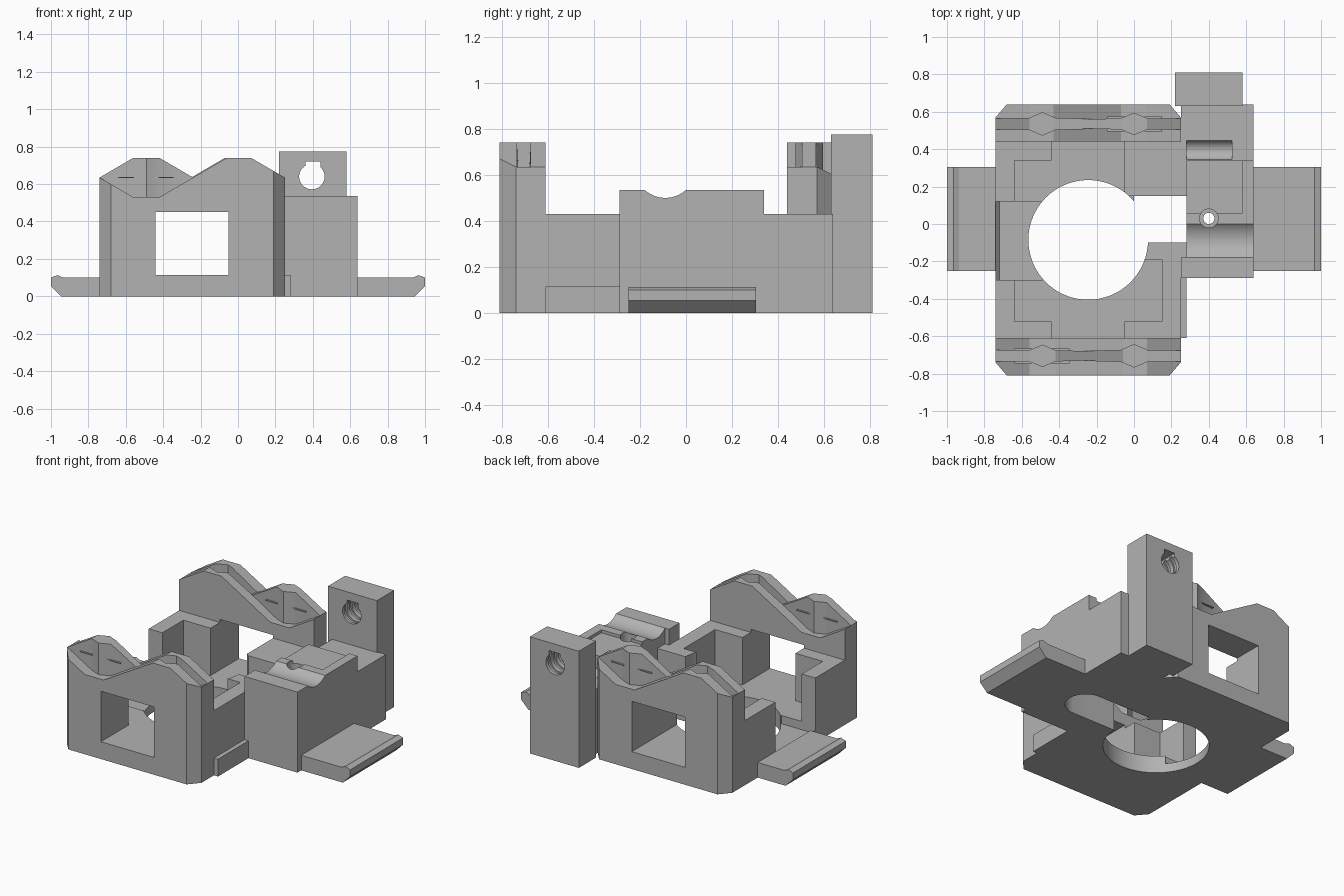
import bpy, bmesh
from math import pi, sin, cos
from mathutils import Matrix, Vector

if "Cube" in bpy.data.objects:
    bpy.data.objects.remove(bpy.data.objects["Cube"])

grey = bpy.data.materials.new("plain_grey")
grey.use_nodes = True
grey.diffuse_color = (0.45, 0.45, 0.45, 1)
grey.node_tree.nodes["Principled BSDF"].inputs["Base Color"].default_value = (0.45, 0.45, 0.45, 1)


def prism(name, pts, lo, hi, axis="z"):
    """Extrude a 2D outline from lo to hi along an axis."""
    place = {"z": lambda a, b, c: (a, b, c),
             "y": lambda a, b, c: (a, c, b),
             "x": lambda a, b, c: (c, a, b)}[axis]
    bm = bmesh.new()
    rings = [[bm.verts.new(place(a, b, c)) for a, b in pts] for c in (lo, hi)]
    n = len(pts)
    for ring in rings:
        bm.faces.new(ring)
    for i in range(n):
        j = (i + 1) % n
        bm.faces.new((rings[0][i], rings[0][j], rings[1][j], rings[1][i]))
    bmesh.ops.recalc_face_normals(bm, faces=bm.faces)
    mesh = bpy.data.meshes.new(name)
    bm.to_mesh(mesh)
    bm.free()
    obj = bpy.data.objects.new(name, mesh)
    bpy.context.collection.objects.link(obj)
    mesh.materials.append(grey)
    return obj


def box(name, x0, x1, y0, y1, z0, z1):
    return prism(name, [(x0, y0), (x1, y0), (x1, y1), (x0, y1)], z0, z1)


def arc(cx, cy, r, start=0, end=2 * pi, n=48):
    return [(cx + r * cos(start + (end - start) * i / n),
             cy + r * sin(start + (end - start) * i / n)) for i in range(n)]


def cut(obj, tool, operation="DIFFERENCE"):
    """Apply a boolean and discard the tool."""
    tool.hide_render = True
    mod = obj.modifiers.new("cut", "BOOLEAN")
    mod.operation, mod.object, mod.solver = operation, tool, "EXACT"
    bpy.context.view_layer.objects.active = obj
    bpy.ops.object.modifier_apply(modifier=mod.name)
    bpy.data.objects.remove(tool)
    return obj


CX, CY = -0.245, -0.085
XL, XR = -0.74, 0.25


def bore():
    return prism("bore_cutter", arc(CX, CY, 0.32, n=64), -0.1, 1)


def slot():
    return prism("slot_cutter", [(0, 0.15), (0, -0.1)] +
                 arc(0.4, 0.025, 0.125, -pi / 2, pi / 2, 16) + [(0.4, 0.15)], -0.1, 0.25)


# Floor with round bore, slot and a sunken sill
floor = box("floor", XL, 0.28, -0.61, 0.44, 0, 0.115)
cut(floor, bore())
cut(floor, slot())
cut(floor, prism("sill_cutter", [(-0.78, 0.13), (-0.72, 0.06), (-0.49, 0.06), (-0.49, 0.13)],
                 -0.3, 0.12, "y"))

# Corner walls around the bore
blocks = [("left_back_wall", XL, -0.64, 0.12, 0.44), ("left_back_return", -0.64, -0.44, 0.34, 0.44),
          ("left_front_wall", XL, -0.64, -0.61, -0.3), ("left_front_return", -0.64, -0.44, -0.61, -0.52),
          ("right_front_wall", 0.15, XR, -0.61, -0.19), ("right_front_return", -0.05, 0.15, -0.61, -0.52),
          ("right_ledge", 0.05, 0.28, -0.19, -0.1), ("right_back_block", -0.05, 0.28, 0.15, 0.44)]
for name, x0, x1, y0, y1 in blocks:
    part = box(name, x0, x1, y0, y1, 0.115, 0.43)
    if name in ("right_ledge", "right_back_block"):
        cut(part, bore())

# End walls: wavy top, window, chamfered corners, tongue and matching groove
half = [(0, 0), (0.18, -0.105), (0.32, -0.105), (0.5, 0), (0.68, 0.105), (0.81, 0.105), (0.99, 0)]


def wave(sign):
    return [(XL, 0), *[(XL + x, 0.635 + sign * z) for x, z in half], (XR, 0)]


def tongue_plan():
    side = [(XL, 0.03), (-0.56, 0.03), (-0.49, 0.06), (-0.42, 0.03), (CX, 0.025),
            (-0.07, 0.03), (0, 0.06), (0.07, 0.03), (XR, 0.03)]
    return ([(x, -0.705 - d) for x, d in side] +
            [(x, -0.705 + d) for x, d in reversed(side)])


def end_wall(label, turn):
    wall = prism(label + "_wall", wave(1), -0.81, -0.61, "y")
    outline = [(XL, -0.61), (XL, -0.74), (-0.68, -0.81), (0.19, -0.81), (XR, -0.74), (XR, -0.61)]
    cut(wall, prism("outline_tool", outline, -0.1, 1), "INTERSECT")
    cut(wall, prism("groove_cutter", tongue_plan(), 0.48, 1))
    cut(wall, box("window_cutter", -0.44, -0.05, -1, -0.5, 0.115, 0.45))
    tongue = prism(label + "_tongue", tongue_plan(), 0.48, 1)
    cut(tongue, prism("wave_tool", wave(-1), -1, -0.5, "y"), "INTERSECT")
    parts = [wall, tongue]
    for i, x in enumerate((-0.64, -0.44)):
        parts.append(box(f"{label}_detent_{i + 1}", x, x + 0.095, -0.745, -0.665, 0.632, 0.638))
    if turn:
        spin = (Matrix.Translation(Vector((CX, CY, 0))) @ Matrix.Rotation(pi, 4, "Z")
                @ Matrix.Translation(Vector((-CX, -CY, 0))))
        for part in parts:
            part.data.transform(spin)


end_wall("front", False)
end_wall("back", True)

# Side block with a rod groove, stepped back, screw hole and nut pocket
profile = ([(-0.29, 0), (0.64, 0), (0.64, 0.43), (0.34, 0.43), (0.34, 0.535)] +
           arc(-0.09, 0.634, 0.134, -0.83, -pi + 0.83, 20) + [(-0.18, 0.535), (-0.29, 0.535)])
side = prism("side_block", profile, XR, 0.64, "x")
cut(side, slot())
cut(side, box("notch_cutter", 0.2, 0.28, -0.18, 0.34, -0.1, 1))
cut(side, prism("screw_cutter", arc(0.4, 0.03, 0.03, n=24), 0.1, 1))
cut(side, prism("screw_head_cutter", arc(0.4, 0.03, 0.05, n=24), 0.46, 1))
cut(side, box("recess_cutter", 0.27, 0.58, 0.06, 0.4, 0.515, 1))
cut(side, prism("pocket_cutter", arc(0.395, 0.45, 0.055, n=32), 0.28, 0.525, "x"))

# Rear tower with a ribbed, keyed hole
tower = box("rear_tower", 0.22, 0.58, 0.63, 0.81, 0, 0.775)
cut(tower, prism("hole_cutter", arc(0.395, 0.64, 0.068), 0.5, 1, "y"))
for i in range(3):
    y = 0.65 + i * 0.055
    cut(tower, prism("rib_cutter", arc(0.395, 0.64, 0.078), y, y + 0.025, "y"))
cut(tower, box("key_cutter", 0.36, 0.44, 0.5, 1, 0.66, 0.72))

# Side tabs with a lipped, undercut tip
for name, s, root in (("right_tab", 1, 0.64), ("left_tab", -1, 0.74)):
    tip = [(root, 0), (0.945, 0), (1, 0.055), (1, 0.1), (0.965, 0.113), (0.935, 0.1), (root, 0.1)]
    prism(name, [(s * x, z) for x, z in tip], -0.25, 0.305, "y")

# Smooth the round cuts while keeping edges sharp
for obj in bpy.context.scene.objects:
    obj.select_set(obj.type == "MESH")
bpy.ops.object.shade_smooth_by_angle(angle=0.4)
